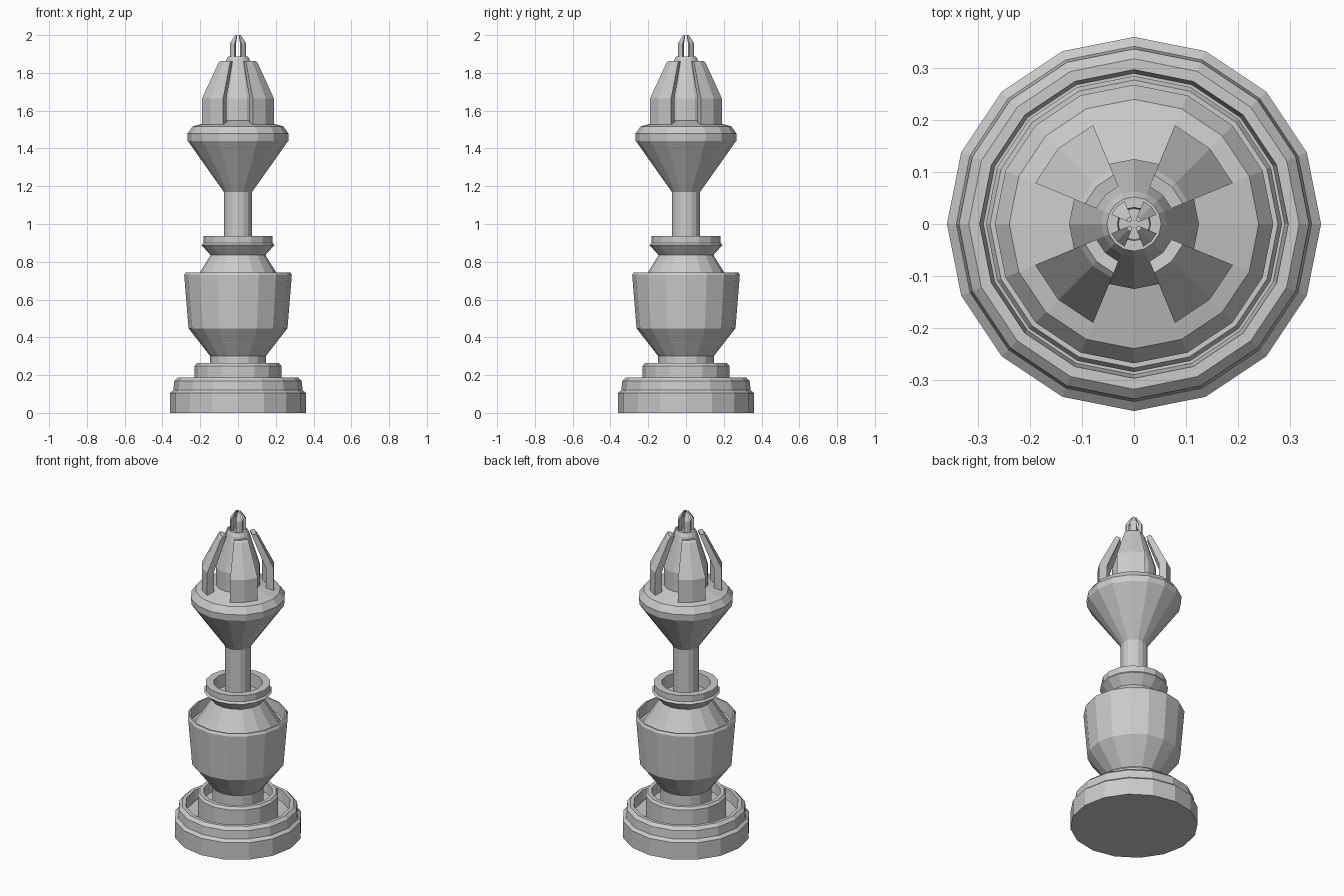
import bpy, bmesh, math

if "Cube" in bpy.data.objects:
    bpy.data.objects.remove(bpy.data.objects["Cube"])

SIDES = 16
STEP = 2 * math.pi / SIDES


def make_object(name, bm):
    bmesh.ops.remove_doubles(bm, verts=bm.verts, dist=1e-5)
    bmesh.ops.recalc_face_normals(bm, faces=bm.faces)
    mesh = bpy.data.meshes.new(name)
    bm.to_mesh(mesh)
    bm.free()
    obj = bpy.data.objects.new(name, mesh)
    bpy.context.collection.objects.link(obj)
    return obj


def ring(bm, profile, angle):
    return [bm.verts.new((r * math.cos(angle), r * math.sin(angle), z)) for r, z in profile]


def lathe(name, profile):
    """Revolve an open profile (radius, height); ends at non-zero radius are capped."""
    bm = bmesh.new()
    cols = [ring(bm, profile, i * STEP) for i in range(SIDES)]
    for i in range(SIDES):
        a, b = cols[i], cols[(i + 1) % SIDES]
        for k in range(len(profile) - 1):
            bm.faces.new((a[k], b[k], b[k + 1], a[k + 1]))
    for k in (0, -1):
        bm.faces.new([c[k] for c in cols])
    return make_object(name, bm)


def four_prongs(name, section):
    """Sweep a closed section over two segments, on each of the four diagonals."""
    bm = bmesh.new()
    n = len(section)
    for q in range(4):
        cols = [ring(bm, section, (4 * q + s) * STEP) for s in (1, 2, 3)]
        for a, b in zip(cols, cols[1:]):
            for k in range(n):
                m = (k + 1) % n
                bm.faces.new((a[k], b[k], b[m], a[m]))
        bm.faces.new(cols[0])
        bm.faces.new(cols[2][::-1])
    return make_object(name, bm)


# stepped foot with a raised rim
lathe("base", [(0.36, 0), (0.36, 0.105), (0.342, 0.12), (0.337, 0.17), (0.318, 0.188),
               (0.297, 0.188), (0.29, 0.125)])

# smaller rimmed step on the foot
lathe("base_step", [(0.23, 0.12), (0.23, 0.248), (0.218, 0.263), (0.195, 0.263), (0.19, 0.2)])

# neck and cup of the body
lathe("body_cup", [(0.147, 0.19), (0.147, 0.30), (0.262, 0.448), (0.285, 0.73),
                   (0.277, 0.744), (0.268, 0.744), (0.262, 0.68)])

# shoulder and hollow collar
lathe("shoulder_collar", [(0.25, 0.67), (0.202, 0.744), (0.145, 0.835), (0.193, 0.888),
                          (0.183, 0.9), (0.183, 0.937), (0.138, 0.937), (0.133, 0.86)])

# stem flaring into the upper dish
lathe("stem_dish", [(0.075, 0.85), (0.075, 1.17), (0.266, 1.44), (0.268, 1.478),
                    (0.24, 1.517), (0.12, 1.55)])

# tapered core of the crown
lathe("crown_core", [(0.125, 1.53), (0.125, 1.665), (0.063, 1.868), (0.052, 1.888),
                     (0.032, 1.888), (0.03, 1.875)])

# four large fins round the core
four_prongs("crown_fins", [(0.206, 1.515), (0.206, 1.665), (0.113, 1.852), (0.102, 1.864),
                           (0.078, 1.86), (0.16, 1.66), (0.16, 1.515)])

# four small prongs at the tip
four_prongs("tip_prongs", [(0.047, 1.88), (0.047, 1.955), (0.016, 2.0), (0.008, 2.0),
                           (0.03, 1.95), (0.03, 1.88)])
